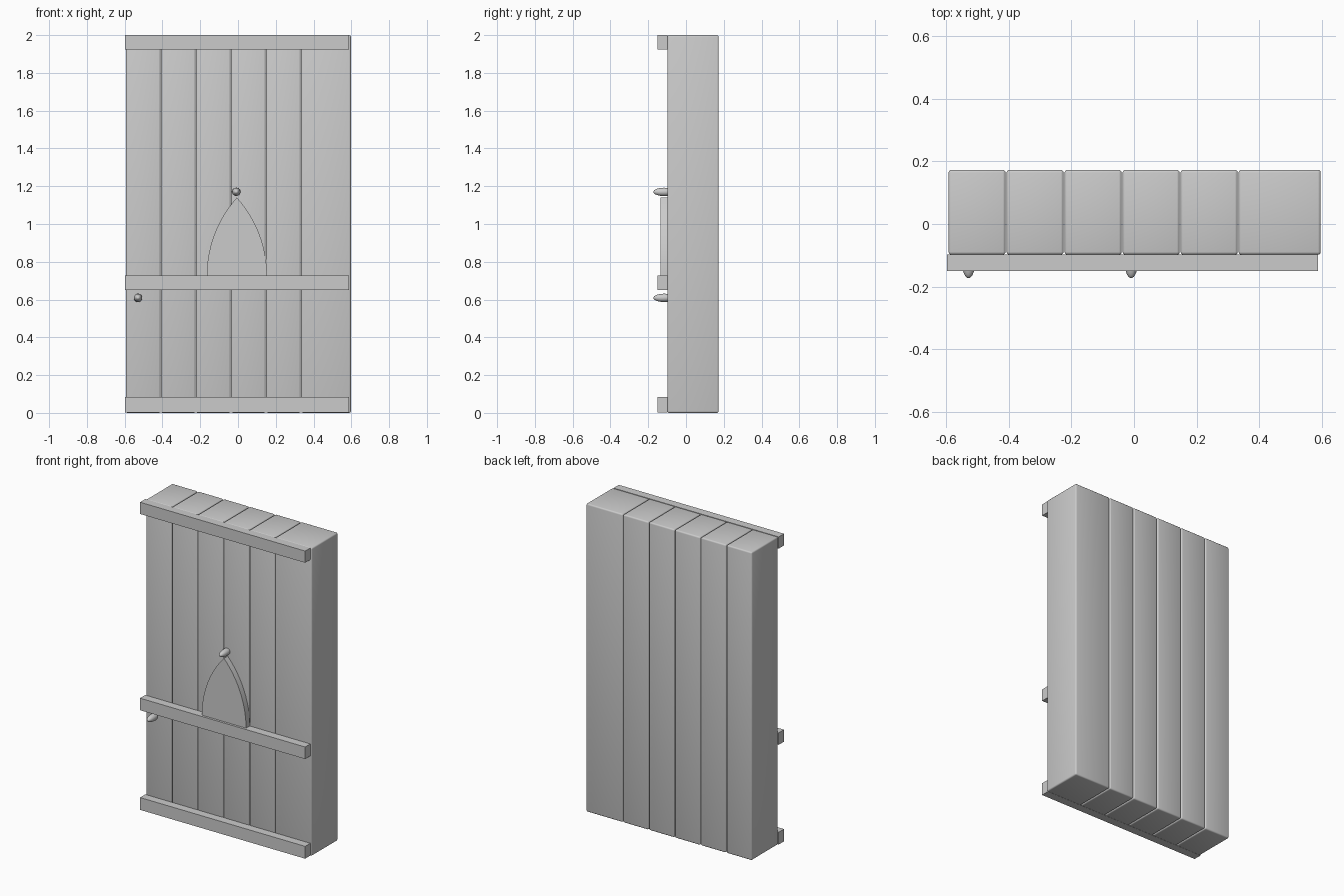
import bpy, bmesh
from math import acos, sin, cos

if "Cube" in bpy.data.objects:
    bpy.data.objects.remove(bpy.data.objects["Cube"])

FACE_Y = -0.098   # front face of the planks


def finish(bm, name):
    bmesh.ops.recalc_face_normals(bm, faces=bm.faces[:])
    mesh = bpy.data.meshes.new(name)
    bm.to_mesh(mesh)
    bm.free()
    ob = bpy.data.objects.new(name, mesh)
    bpy.context.collection.objects.link(ob)
    return ob


def box(name, lo, hi, bevel=0.0):
    bm = bmesh.new()
    bmesh.ops.create_cube(bm, size=1.0)
    for v in bm.verts:
        for i in range(3):
            v.co[i] = lo[i] if v.co[i] < 0 else hi[i]
    if bevel:
        bmesh.ops.bevel(bm, geom=bm.edges[:], offset=bevel, segments=3,
                        profile=0.5, affect='EDGES')
    return finish(bm, name)


def smooth(ob, angle=0.6):
    bpy.ops.object.select_all(action='DESELECT')
    ob.select_set(True)
    bpy.context.view_layer.objects.active = ob
    bpy.ops.object.shade_smooth_by_angle(angle=angle)


# Vertical planks, the last one wider
starts = [-0.593 + 0.1855 * i for i in range(6)]
ends = [s - 0.003 for s in starts[1:]] + [0.597]
for i, (a, b) in enumerate(zip(starts, ends)):
    smooth(box(f"plank_{i + 1}", (a, FACE_Y, 0), (b, 0.173, 2), 0.009))

# Horizontal rails across the front
for name, z0, z1 in (("bottom_rail", 0.003, 0.083),
                     ("middle_rail", 0.65, 0.728),
                     ("top_rail", 1.924, 2.0)):
    box(name, (-0.598, -0.151, z0), (0.588, FACE_Y + 0.001, z1))

# Pointed arch panel made of two arcs
cx, base, w, h, n = -0.006, 0.728, 0.159, 0.412, 12
r = (w * w + h * h) / (2 * w)
tip = acos((r - w) / r)
arc = [(r * cos(tip * i / n) - (r - w), base + r * sin(tip * i / n)) for i in range(n + 1)]
outline = [(cx + x, z) for x, z in arc] + [(cx - x, z) for x, z in arc[-2::-1]]
bm = bmesh.new()
face = bm.faces.new([bm.verts.new((x, -0.136, z)) for x, z in outline])
ext = bmesh.ops.extrude_face_region(bm, geom=[face], use_keep_orig=True)
for v in ext["geom"]:
    if isinstance(v, bmesh.types.BMVert):
        v.co.y = FACE_Y + 0.001
smooth(finish(bm, "arch_panel"))

# Elongated round knobs
for name, x, z in (("latch_knob", -0.529, 0.609), ("arch_knob", -0.009, 1.17)):
    bm = bmesh.new()
    bmesh.ops.create_uvsphere(bm, u_segments=24, v_segments=16, radius=1.0)
    for v in bm.verts:
        px, py, pz = v.co
        v.co = (x + 0.022 * px, -0.116 + 0.057 * pz, z + 0.022 * py)
    smooth(finish(bm, name))
